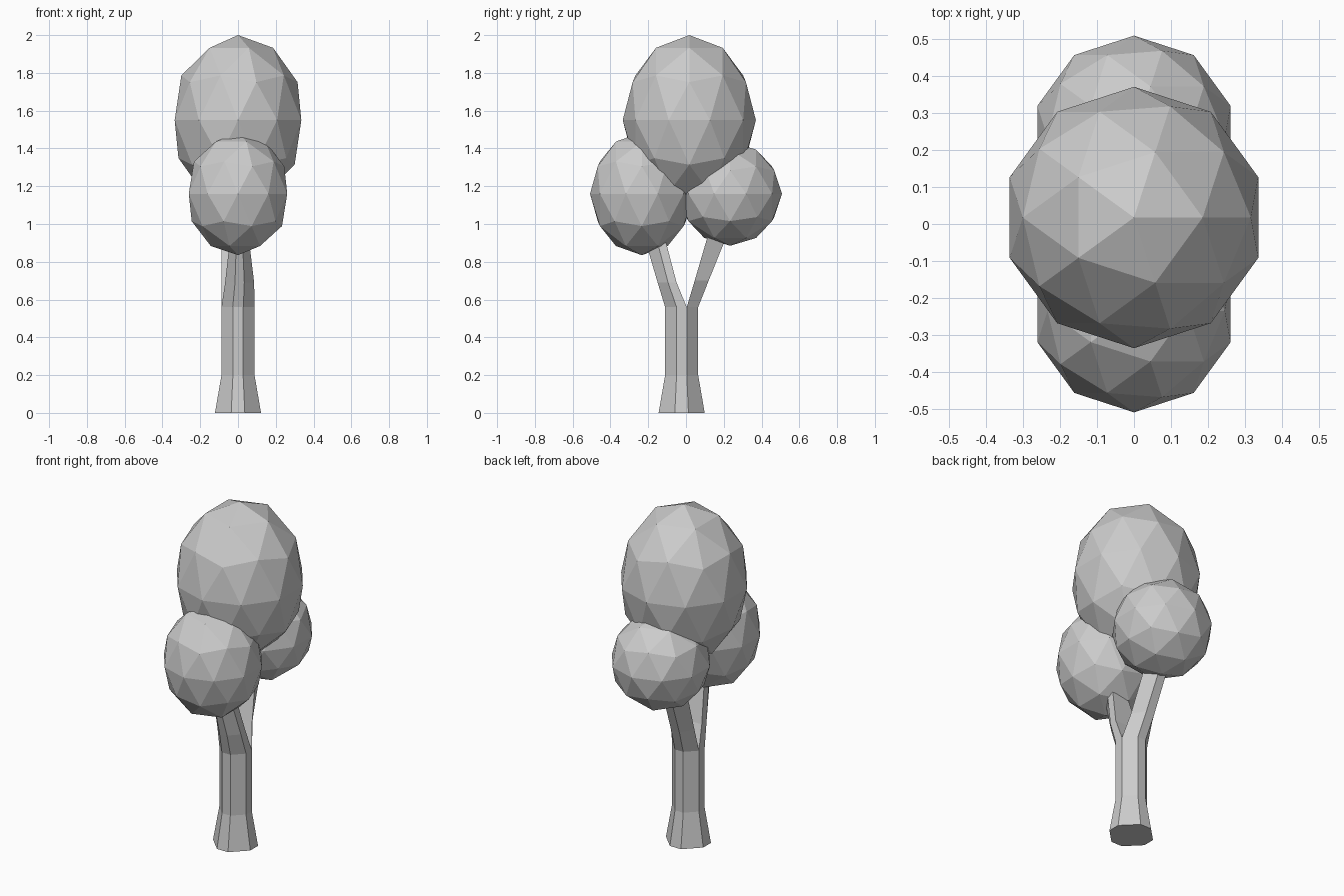
import bpy, bmesh
from mathutils import Vector

cube = bpy.data.objects.get("Cube")
if cube:
    bpy.data.objects.remove(cube, do_unlink=True)

GREY = (0.6, 0.6, 0.6, 1.0)
grey = bpy.data.materials.new("plain_grey")
grey.use_nodes = True
grey.diffuse_color = GREY
grey.node_tree.nodes["Principled BSDF"].inputs["Base Color"].default_value = GREY


def finish(name, bm, location=(0, 0, 0)):
    bmesh.ops.recalc_face_normals(bm, faces=bm.faces[:])
    mesh = bpy.data.meshes.new(name)
    bm.to_mesh(mesh)
    bm.free()
    mesh.materials.append(grey)
    obj = bpy.data.objects.new(name, mesh)
    obj.location = location
    bpy.context.collection.objects.link(obj)
    return obj


def crown(name, y, z, radius, height):
    """Faceted leaf ball, stretched vertically."""
    bm = bmesh.new()
    bmesh.ops.create_icosphere(bm, subdivisions=2, radius=1)
    bmesh.ops.scale(bm, vec=(radius, radius, height), verts=bm.verts[:])
    return finish(name, bm, (0, y, z))


def loft(name, rings, caps):
    """Join rings of equal length; caps lists the ring indices to close."""
    bm = bmesh.new()
    loops = [[bm.verts.new(Vector(p)) for p in ring] for ring in rings]
    for low, high in zip(loops, loops[1:]):
        n = len(low)
        for i in range(n):
            j = (i + 1) % n
            bm.faces.new((low[i], low[j], high[j], high[i]))
    for i in caps:
        bm.faces.new(loops[i])
    return finish(name, bm)


def octagon(z, half, flat, cy=-0.023):
    """Square with cut corners."""
    pts = [(half, -flat), (half, flat), (flat, half), (-flat, half),
           (-half, flat), (-half, -flat), (-flat, -half), (flat, -half)]
    return [(x, y + cy, z) for x, y in pts]


def front_ring(z, left, right, inner, mid, outer):
    """Six-sided section: two inner, two side and two outer corners."""
    c, h = (left + right) / 2, (right - left) * 0.16
    return [(right, inner, z), (left, inner, z), (left, mid, z),
            (c - h, outer, z), (c + h, outer, z), (right, mid, z)]


def back_ring(z, left, right, inner, outer, h):
    """Four-sided section, narrower on its outer side."""
    c = (left + right) / 2
    return [(left, inner, z), (right, inner, z), (c + h, outer, z), (c - h, outer, z)]


# Leaf crowns
crown("top_crown", 0.0175, 1.55, 0.3525, 0.45)
crown("front_crown", -0.234, 1.16, 0.274, 0.325)
crown("back_crown", 0.234, 1.16, 0.274, 0.275)

# Trunk with flared foot
loft("trunk", [octagon(0, 0.122, 0.036), octagon(0.2, 0.0875, 0.027),
               octagon(0.56, 0.0875, 0.027)], caps=[0])

# Forked branches, each growing from half of the trunk's top
loft("front_branch", [
    front_ring(0.56, -0.0875, 0.0875, 0.004, -0.05, -0.1105),
    front_ring(0.69, -0.068, 0.0855, -0.05, -0.095, -0.15),
    front_ring(0.9, -0.045, 0.06, -0.105, -0.15, -0.212)], caps=[2])
loft("back_branch", [
    back_ring(0.56, -0.0875, 0.0875, 0.004, 0.0645, 0.027),
    back_ring(0.7, -0.0875, 0.06, 0.046, 0.12, 0.027),
    back_ring(0.96, -0.0875, 0.03, 0.122, 0.225, 0.025)], caps=[2])
